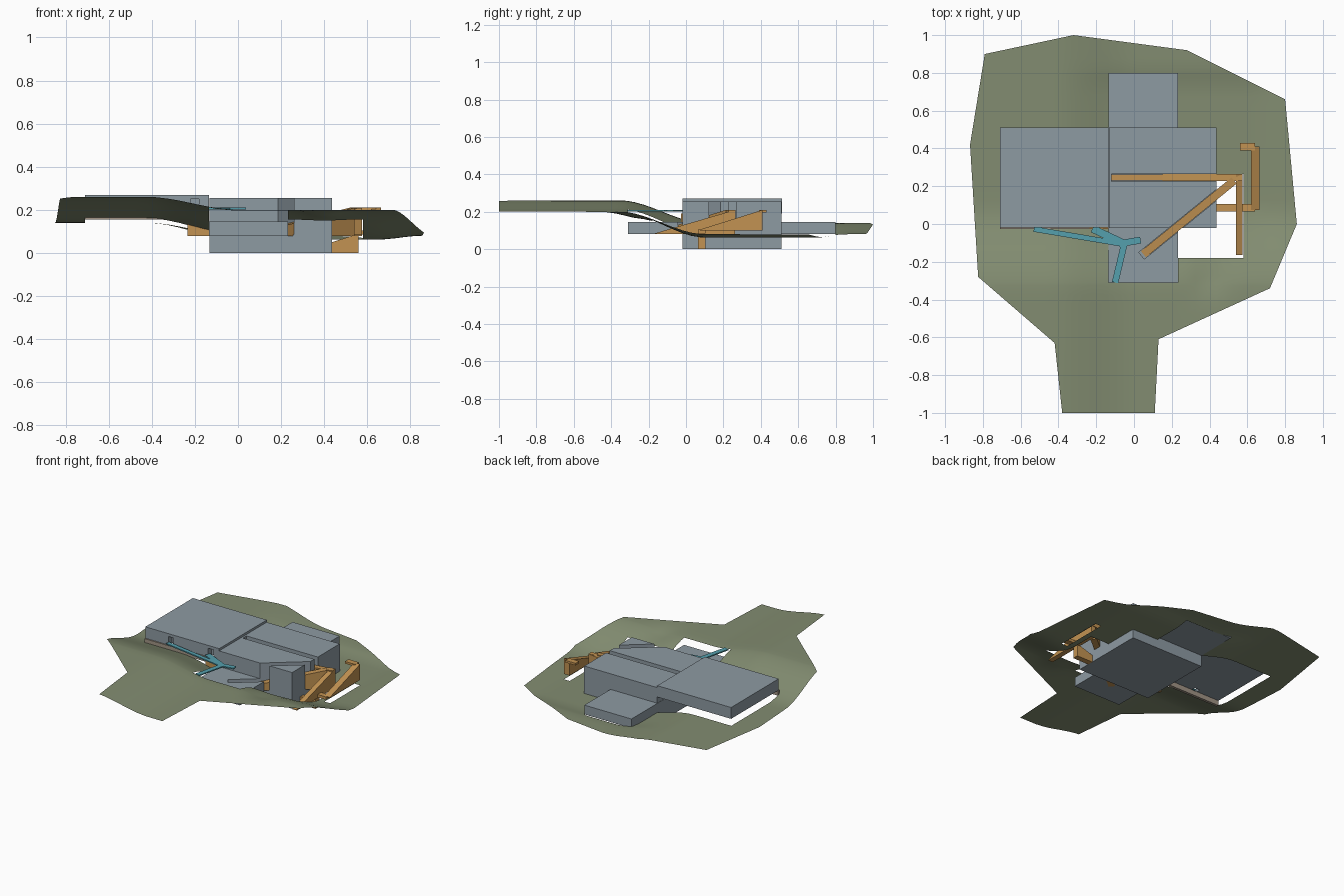
import bpy, bmesh, math
from mathutils import Vector

if "Cube" in bpy.data.objects:
    bpy.data.objects.remove(bpy.data.objects["Cube"])


def material(name, rgb):
    m = bpy.data.materials.new(name)
    m.diffuse_color = (*rgb, 1)
    m.use_nodes = True
    m.node_tree.nodes["Principled BSDF"].inputs["Base Color"].default_value = m.diffuse_color
    return m


GREY = material("blue_grey", (0.27, 0.325, 0.365))
GREEN = material("olive_green", (0.225, 0.265, 0.165))
ORANGE = material("orange", (0.54, 0.29, 0.085))
CYAN = material("teal", (0.09, 0.35, 0.42))
BEIGE = material("beige", (0.36, 0.30, 0.24))


def finish(name, bm, mat):
    bmesh.ops.recalc_face_normals(bm, faces=bm.faces)
    me = bpy.data.meshes.new(name)
    bm.to_mesh(me)
    bm.free()
    me.materials.append(mat)
    ob = bpy.data.objects.new(name, me)
    bpy.context.collection.objects.link(ob)
    return ob


def ramp(name, p0, p1, width, bottom, mat=ORANGE):
    """Straight bar whose top runs from p0 to p1 above a level base."""
    a, b = Vector(p0), Vector(p1)
    d = (b - a).to_2d().normalized() * width / 2
    side = Vector((-d.y, d.x, 0))
    bm = bmesh.new()
    rings = []
    for p in (a, b):
        low = Vector((p.x, p.y, bottom))
        rings.append([bm.verts.new(v) for v in
                      (low - side, low + side, p + side, p - side)])
    for i in range(4):
        j = (i + 1) % 4
        bm.faces.new((rings[0][i], rings[0][j], rings[1][j], rings[1][i]))
    for r in rings:
        bm.faces.new(r)
    return finish(name, bm, mat)


def box(name, x0, x1, y0, y1, z0, z1, mat=GREY):
    y = (y0 + y1) / 2
    return ramp(name, (x0, y, z1), (x1, y, z1), y1 - y0, z0, mat)


def cut(target, cutter):
    mod = target.modifiers.new("cut", 'BOOLEAN')
    mod.operation = 'DIFFERENCE'
    mod.solver = 'EXACT'
    mod.object = cutter
    bpy.context.view_layer.objects.active = target
    bpy.ops.object.modifier_apply(modifier=mod.name)


# Building volumes
main = box("main_block", -0.133, 0.436, -0.02, 0.51, 0, 0.255)
long_wing = box("long_wing", -0.135, 0.232, -0.31, 0.80, 0.08, 0.145)
upper = box("upper_block", -0.71, -0.134, -0.018, 0.512, 0.19, 0.27)
box("base_wall", -0.71, -0.235, -0.027, -0.008, 0.155, 0.19, BEIGE)
box("side_ramp_wall", -0.235, -0.135, -0.027, -0.008, 0.08, 0.19, ORANGE)

# Open slots for the ramps and doorways for the paths
slot_c = box("slot_c", -0.12, 0.5, 0.226, 0.266, 0.145, 0.35)
slot_d = ramp("slot_d", (0.04, -0.168, 0.35), (0.545, 0.242, 0.35), 0.046, 0.085)
cutters = [slot_c, slot_d]
cut(main, slot_c)
cut(main, slot_d)
cut(long_wing, slot_d)
for x in (-0.51, -0.2):
    door = box("door_cut", x - 0.02, x + 0.02, -0.1, 0.02, 0.15, 0.25)
    cut(upper, door)
    cutters.append(door)
for c in cutters:
    bpy.data.objects.remove(c)

# Orange ramps
ramp("diagonal_ramp", (0.05, -0.16, 0.088), (0.53, 0.23, 0.21), 0.042, 0.08)
ramp("roof_ramp_upper", (0.15, 0.246, 0.165), (0.575, 0.246, 0.21), 0.038, 0.147)
ramp("roof_ramp_lower", (-0.133, 0.246, 0.165), (0.15, 0.246, 0.165), 0.032, 0.147)
ramp("side_ramp", (0.557, -0.165, 0.085), (0.557, 0.262, 0.21), 0.036, 0.08)
ramp("outer_ramp", (0.642, 0.075, 0.105), (0.642, 0.41, 0.21), 0.044, 0.10)
ramp("low_ramp", (0.436, 0.085, 0.05), (0.56, 0.085, 0.09), 0.04, 0.0)
box("low_landing", 0.56, 0.64, 0.065, 0.105, 0.085, 0.105, ORANGE)
box("high_landing", 0.56, 0.64, 0.39, 0.43, 0.195, 0.21, ORANGE)

# Teal footpaths
for name, p, q, w in (
        ("path_main", (-0.53, -0.027), (-0.05, -0.108), 0.028),
        ("path_short", (-0.22, -0.025), (-0.06, -0.1), 0.04),
        ("path_end", (-0.08, -0.105), (0.035, -0.085), 0.036),
        ("path_front", (-0.05, -0.1), (-0.1, -0.31), 0.034)):
    ramp(name, (*p, 0.21), (*q, 0.21), w, 0.202, CYAN)


# Sloping ground sheet with openings
def smooth(a, b, v):
    t = max(0.0, min(1.0, (v - a) / (b - a)))
    return t * t * (3 - 2 * t)


def height(x, y):
    sx, sy = smooth(-0.42, 0.0, x), smooth(-0.35, 0.1, y)
    h = 0.26 - 0.06 * sx - 0.12 * sy
    h -= 0.018 * sx * sy * (1 - smooth(0.65, 0.85, x)) * (1 - smooth(0.7, 0.85, y))
    return h - 0.025 * math.exp(-((x - 0.4) ** 2 + (y + 0.29) ** 2) / 0.008)


outline = [(-0.79, 0.90), (-0.32, 1.0), (0.28, 0.92), (0.80, 0.66), (0.862, 0.0),
           (0.72, -0.34), (0.13, -0.61), (0.11, -1.0), (-0.38, -1.0),
           (-0.42, -0.63), (-0.825, -0.28), (-0.868, 0.42)]
holes = [(-0.71, -0.13, -0.02, 0.51), (-0.135, 0.232, -0.31, 0.80),
         (-0.13, 0.436, -0.02, 0.51), (0.22, 0.58, -0.18, 0.266),
         (0.62, 0.664, 0.075, 0.41)]
bm = bmesh.new()
bm.faces.new([bm.verts.new((x, y, 0)) for x, y in outline])
grid = [i * 0.05 - 0.975 for i in range(40)]
for axis in (0, 1):
    edges = [h[2 * axis + k] for h in holes for k in (0, 1)]
    lines = edges + [g for g in grid if all(abs(g - e) > 0.012 for e in edges)]
    for v in sorted(set(lines)):
        co, no = Vector((0, 0, 0)), Vector((0, 0, 0))
        co[axis], no[axis] = v, 1
        bmesh.ops.bisect_plane(bm, geom=bm.verts[:] + bm.edges[:] + bm.faces[:],
                               dist=1e-5, plane_co=co, plane_no=no)
gone = []
for f in bm.faces:
    c = f.calc_center_median()
    if any(a < c.x < b and d < c.y < e for a, b, d, e in holes):
        gone.append(f)
bmesh.ops.delete(bm, geom=gone, context='FACES')
for v in bm.verts:
    v.co.z = height(v.co.x, v.co.y)
for f in bm.faces:
    f.smooth = True
ground = finish("ground", bm, GREEN)
if sum(p.normal.z for p in ground.data.polygons) < 0:
    ground.data.flip_normals()
